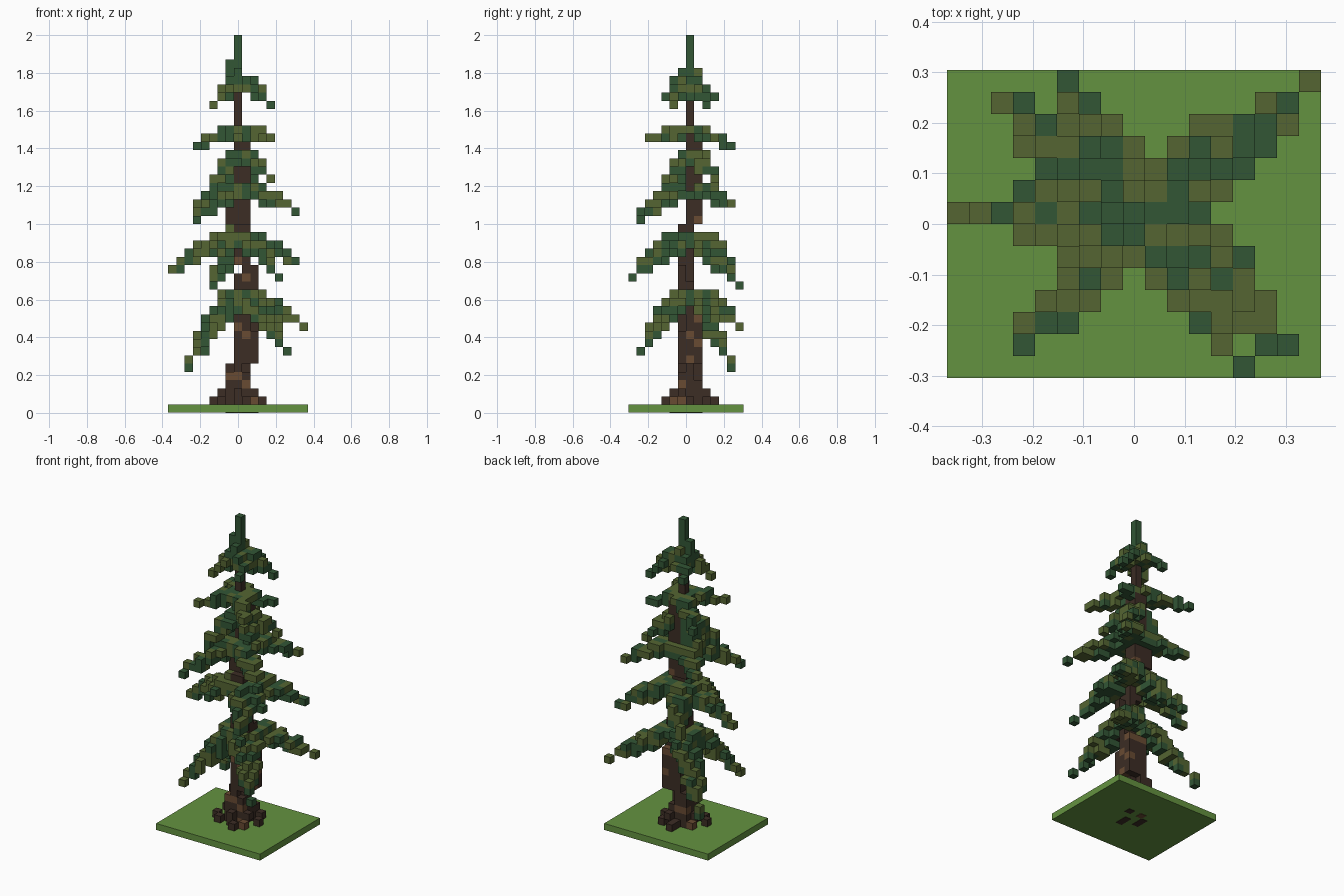
import bpy
import random
from mathutils import Vector

random.seed(7)
if "Cube" in bpy.data.objects:
    bpy.data.objects.remove(bpy.data.objects["Cube"], do_unlink=True)

UNIT = 2 / 46                      # edge of one block
NX, NY = 17, 14                    # ground plate size in blocks


def material(name, colour):
    mat = bpy.data.materials.new(name)
    mat.use_nodes = True
    mat.diffuse_color = (*colour, 1)
    mat.node_tree.nodes["Principled BSDF"].inputs["Base Color"].default_value = (*colour, 1)
    return mat


grass = material("grass green", (0.127, 0.288, 0.051))
dark_leaf = material("dark needle green", (0.032, 0.093, 0.036))
olive_leaf = material("olive needle green", (0.089, 0.130, 0.032))
bark = material("dark bark", (0.045, 0.026, 0.018))
pale_bark = material("pale bark", (0.138, 0.069, 0.032))

# Corner rings of the six block sides, keyed by outward direction
SIDES = {
    (1, 0, 0): ((1, 0, 0), (1, 1, 0), (1, 1, 1), (1, 0, 1)),
    (-1, 0, 0): ((0, 0, 0), (0, 0, 1), (0, 1, 1), (0, 1, 0)),
    (0, 1, 0): ((0, 1, 0), (0, 1, 1), (1, 1, 1), (1, 1, 0)),
    (0, -1, 0): ((0, 0, 0), (1, 0, 0), (1, 0, 1), (0, 0, 1)),
    (0, 0, 1): ((0, 0, 1), (1, 0, 1), (1, 1, 1), (0, 1, 1)),
    (0, 0, -1): ((0, 0, 0), (0, 1, 0), (1, 1, 0), (1, 0, 0)),
}


def block_object(name, cells, mats):
    """Mesh the outer faces of a {cell: material index} dictionary."""
    verts, faces, slots = {}, [], []
    for cell, slot in cells.items():
        for step, ring in SIDES.items():
            if tuple(a + b for a, b in zip(cell, step)) in cells:
                continue
            corners = [tuple(a + b for a, b in zip(cell, c)) for c in ring]
            faces.append([verts.setdefault(c, len(verts)) for c in corners])
            slots.append(slot)
    mesh = bpy.data.meshes.new(name)
    points = [((x - NX / 2) * UNIT, (y - NY / 2) * UNIT, z * UNIT) for x, y, z in verts]
    mesh.from_pydata(points, [], faces)
    for mat in mats:
        mesh.materials.append(mat)
    for poly, slot in zip(mesh.polygons, slots):
        poly.material_index = slot
    obj = bpy.data.objects.new(name, mesh)
    bpy.context.collection.objects.link(obj)
    return obj


# Ground plate, a hair above the root ends that show underneath
bpy.ops.mesh.primitive_cube_add(size=1, location=(0, 0, UNIT / 2 + 0.001))
ground = bpy.context.object
ground.name = "ground_plate"
ground.scale = (NX * UNIT, NY * UNIT, UNIT - 0.002)
ground.data.materials.append(grass)

# Trunk: stacked sections (bottom, top, x range, y range)
wood = set()
SECTIONS = [
    (1, 6, 7, 9, 6, 8), (6, 12, 8, 10, 6, 8), (12, 18, 8, 10, 6, 7),
    (18, 23, 8, 9, 6, 7), (23, 28, 7, 9, 7, 8), (28, 34, 8, 9, 7, 8),
    (34, 40, 8, 8, 7, 7),
]
for z0, z1, x0, x1, y0, y1 in SECTIONS:
    for x in range(x0, x1 + 1):
        for y in range(y0, y1 + 1):
            corner = x in (x0, x1) and y in (y0, y1) and x1 - x0 > 1
            top = z1 - random.randint(0, 2) if corner else z1
            wood.update((x, y, z) for z in range(z0, top))

# Roots around the foot, and the ends below the plate
ROOTS = [(5, 6), (6, 5), (6, 8), (11, 7), (10, 5), (9, 4), (8, 5), (10, 9), (8, 10), (8, 9)]
wood.update((x, y, 1) for x, y in ROOTS)
wood.update((x, y, 2) for x, y in [(6, 7), (10, 6), (8, 5), (9, 9)])
wood.update((x, y, 0) for x, y in [(7, 6), (7, 7), (8, 8), (9, 5), (9, 6), (10, 8)])
trunk_cells = {c: int(random.random() < 0.13) for c in sorted(wood)}
block_object("trunk", trunk_cells, [bark, pale_bark])

# Branch tiers: (start height, thickness, tips)
TIERS = [
    (14, 2.0, [(2, 12, 5), (16, 13, 10), (14, 1, 7), (3, 1, 7), (13, 4, 11)]),
    (21, 2.0, [(0, 7, 17), (13, 0, 16), (5, 13, 15), (15, 12, 18), (5, 4, 19), (13, 5, 19)]),
    (27, 1.9, [(3, 1, 23), (15, 1, 24), (14, 12, 25), (3, 11, 25)]),
    (31, 1.6, [(12, 10, 28), (12, 5, 28), (5, 8, 27), (5, 4, 27)]),
    (34, 1.4, [(3, 12, 32), (12, 2, 33), (4, 3, 33), (12, 9, 33)]),
    (40, 1.4, [(12, 9, 37), (5, 5, 37), (10, 4, 38), (6, 10, 38), (10, 7, 38)]),
]
needles = set()


def branch(start, tip, thick):
    """Drooping branch that tapers to a single block at its tip."""
    steps = 14
    for i in range(2, steps + 1):
        t = i / steps
        p = start.lerp(tip, t)
        p.z = start.z + (tip.z - start.z) * t ** 1.3
        r = thick - (thick - 0.6) * t ** 1.5
        mid = [round(v) for v in p]
        for dx in range(-2, 3):
            for dy in range(-2, 3):
                for dz in range(-2, 3):
                    c = Vector((mid[0] + dx, mid[1] + dy, mid[2] + dz))
                    d = c - p
                    size = (d.x ** 2 + d.y ** 2) / r ** 2 + d.z ** 2 / (0.75 * r) ** 2
                    if size < 0.4 or (size <= 1 and random.random() < 0.6):
                        needles.add(tuple(int(v) for v in c))
    needles.add(tuple(int(v) for v in tip))


for height, thick, tips in TIERS:
    for tip in tips:
        branch(Vector((8.3, 7, height)), Vector(tip), thick)

# Crown collar and bare leader at the top
for x, y in [(7, 7), (9, 7), (8, 6), (8, 8)]:
    needles.update((x, y, z) for z in range(39, 41 + (x < 9)))
needles.add((7, 7, 42))
leader = {(8, 7, z) for z in range(40, 46)}
needles = sorted((needles | leader) - wood)

# Sunlit blocks lean olive, sheltered ones stay dark
lookup = set(needles)
leaf_cells = {}
for x, y, z in needles:
    chance = 0.35 if (x, y, z + 1) in lookup else 0.55
    leaf_cells[x, y, z] = int((x, y, z) not in leader and random.random() < chance)
block_object("foliage", leaf_cells, [dark_leaf, olive_leaf])
